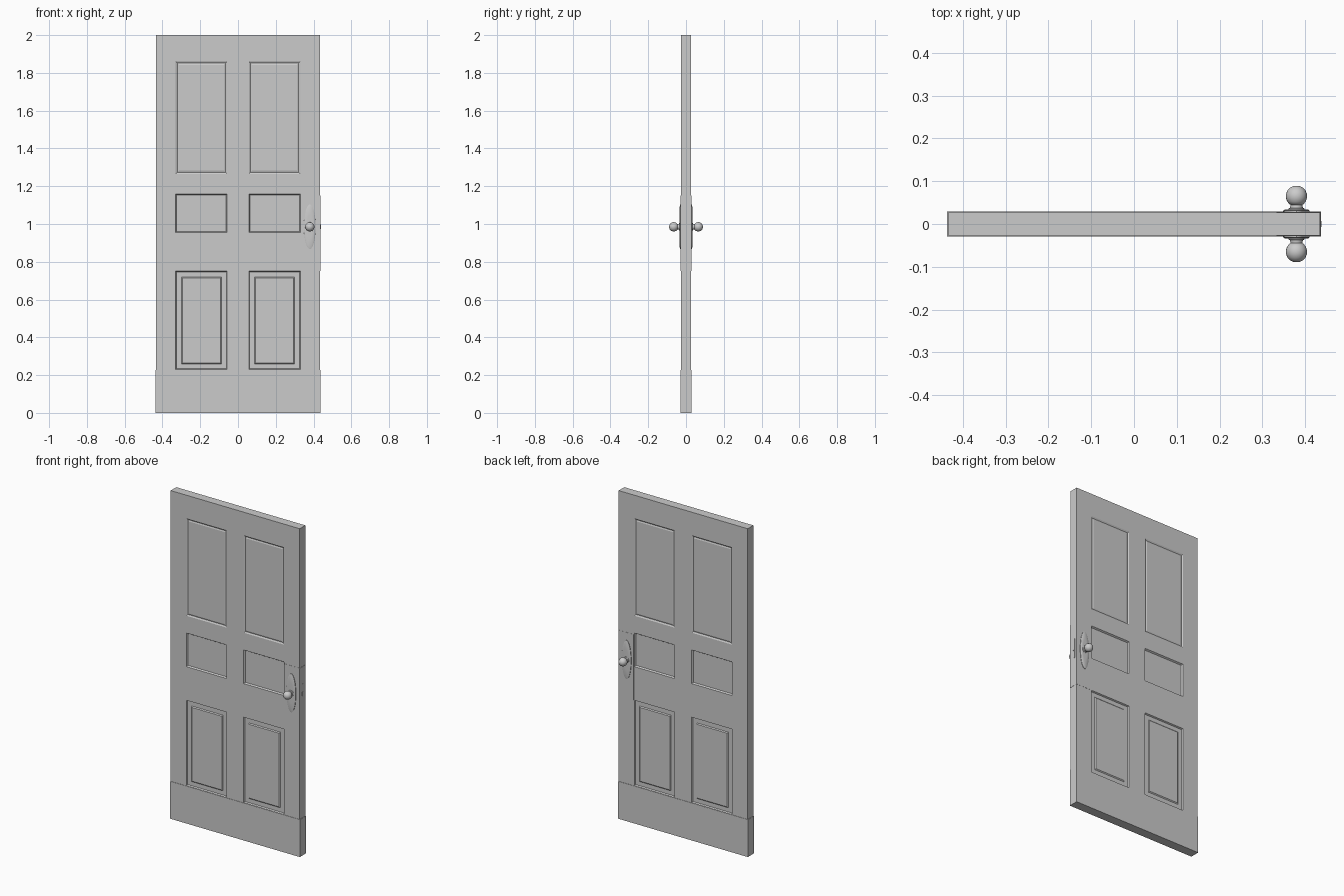
import bpy, bmesh, math

if "Cube" in bpy.data.objects:
    bpy.data.objects.remove(bpy.data.objects["Cube"])

HW, HT = 0.435, 0.027          # slab half width / half thickness
KX, KZ = 0.38, 0.985           # knob position


def finish(name, bm, smooth=False):
    bmesh.ops.recalc_face_normals(bm, faces=bm.faces)
    mesh = bpy.data.meshes.new(name)
    bm.to_mesh(mesh)
    bm.free()
    ob = bpy.data.objects.new(name, mesh)
    bpy.context.collection.objects.link(ob)
    if smooth:
        bpy.ops.object.select_all(action='DESELECT')
        ob.select_set(True)
        bpy.context.view_layer.objects.active = ob
        bpy.ops.object.shade_smooth_by_angle(angle=math.radians(40))
    return ob


def box(name, x0, x1, hy, z0, z1):
    bm = bmesh.new()
    bmesh.ops.create_cube(bm, size=1)
    for v in bm.verts:
        v.co = ((x0 + x1) / 2 + v.co.x * (x1 - x0), v.co.y * 2 * hy,
                (z0 + z1) / 2 + v.co.z * (z1 - z0))
    return finish(name, bm)


def lathe(name, side, profile, sx=1.0, sz=1.0, n=24):
    """Revolve (radius, distance from centre plane) about the knob axis."""
    bm = bmesh.new()
    rings = []
    for r, y in profile:
        rings.append([bm.verts.new((KX + sx * r * math.cos(2 * math.pi * i / n), side * y,
                                    KZ + sz * r * math.sin(2 * math.pi * i / n)))
                      for i in range(n)])
    for a, b in zip(rings, rings[1:]):
        for i in range(n):
            j = (i + 1) % n
            bm.faces.new((a[i], a[j], b[j], b[i]))
    bm.faces.new(rings[0])
    bm.faces.new(rings[-1])
    return finish(name, bm, True)


# Door slab: a gridded box whose panel cells get inset on both faces
xs = [-HW, -0.33, -0.057, 0.057, 0.33, HW]
zs = [0, 0.23, 0.75, 0.955, 1.16, 1.265, 1.86, 2.0]
# row -> list of (inset width, depth) steps
panels = {1: [(0.006, -0.008), (0.036, 0.0), (0.008, 0.005)],
          3: [(0.008, -0.009)],
          5: [(0.012, -0.005), (0.012, 0.003)]}
bm = bmesh.new()
grid = [[bm.verts.new((x, -HT, z)) for x in xs] for z in zs]
for r in range(len(zs) - 1):
    for c in range(len(xs) - 1):
        bm.faces.new((grid[r][c], grid[r][c + 1], grid[r + 1][c + 1], grid[r + 1][c]))
front = bm.faces[:]
back = bmesh.ops.duplicate(bm, geom=bm.verts[:] + bm.edges[:] + front)['geom']
for v in [g for g in back if isinstance(g, bmesh.types.BMVert)]:
    v.co.y = HT
bmesh.ops.bridge_loops(bm, edges=[e for e in bm.edges if e.is_boundary])
bmesh.ops.recalc_face_normals(bm, faces=bm.faces)
for row, steps in panels.items():
    zc = (zs[row] + zs[row + 1]) / 2
    cells = []
    for f in bm.faces:
        c = f.calc_center_median()
        if abs(f.normal.y) > 0.9 and abs(c.z - zc) < 0.01 and 0.1 < abs(c.x) < 0.3:
            cells.append(f)
    for width, depth in steps:
        bmesh.ops.inset_individual(bm, faces=cells, thickness=width, depth=depth)
finish("door_slab", bm)

# Kick plate wraps the bottom, lock plate wraps the closing edge
box("kick_plate", -HW - 0.002, HW + 0.002, HT + 0.002, 0, 0.228)
box("lock_plate", 0.333, HW + 0.001, HT + 0.001, 0.75, 1.15)

# Latch on the closing edge
box("latch_plate", HW - 0.01, HW + 0.002, 0.012, KZ - 0.06, KZ + 0.06)
box("latch_bolt", HW - 0.01, HW + 0.004, 0.007, KZ - 0.012, KZ + 0.012)

# Ball profile for the knob, preceded by its collar and neck
knob_profile = [(0.019, 0.031), (0.019, 0.036), (0.015, 0.038), (0.014, 0.045)]
for k in range(7):
    a = math.radians(-52 + k * (52 + 76) / 6)
    knob_profile.append((0.025 * math.cos(a), 0.065 + 0.025 * math.sin(a)))

# Handle hardware on both faces
for side, label in ((-1, "front"), (1, "back")):
    lathe("escutcheon_" + label, side,
          [(1, HT - 0.002), (1, 0.031), (0.9, 0.0335), (0.5, 0.034)], 0.031, 0.118, 32)
    lathe("knob_" + label, side, knob_profile)
